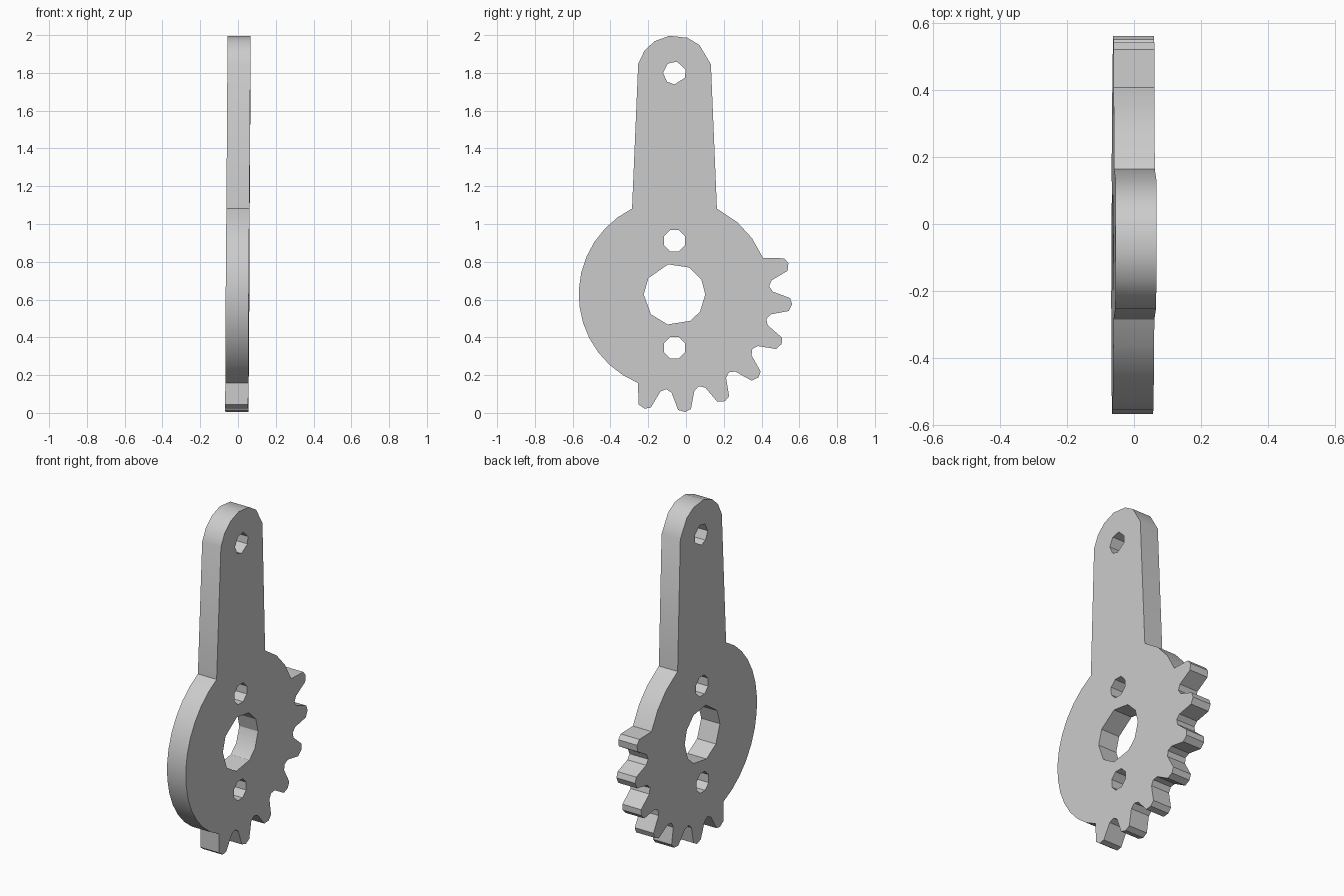
import bpy, bmesh
from math import cos, sin, radians
from mathutils import Vector

if "Cube" in bpy.data.objects:
    bpy.data.objects.remove(bpy.data.objects["Cube"], do_unlink=True)

HALF = 0.061
AXIS = (-0.061, 0.627)      # hub centre (y, z)
TIP = (-0.061, 1.80)        # arm end centre
R = 0.507


def polar(centre, radius, degrees):
    a = radians(degrees)
    return (centre[0] + radius * cos(a), centre[1] + radius * sin(a))


def ring(centre, radius, angles):
    return [polar(centre, radius, a) for a in angles]


# Outline, anticlockwise: arm end, plain rim, toothed rim, upper right rim
outline = ring(TIP, 0.198, (13, 48, 70, 98, 122, 143, 166))
outline += ring(AXIS, R, [116.3 + 131.4 * i / 13 for i in range(14)])
tooth = ((-6.7, 0.52), (-3.2, 0.612), (0.3, 0.625), (3.2, 0.612), (6.7, 0.52), (10, 0.503))
for n in range(7):
    middle = -105 + 20 * n
    steps = tooth
    if n == 0:
        steps = tooth[1:]
    elif n == 6:
        steps = tooth[:4]
    outline += [polar(AXIS, r, middle + a) for a, r in steps]
outline += ring(AXIS, R, (22.5, 36, 49, 63.7))

# Holes: shaft bore and three pin holes
octagon = [22.5 + 45 * i for i in range(8)]
holes = [
    ring(AXIS, 0.163, (0, 29, 61, 102, 148, 180, 220, 257, 301, 326)),
    ring(TIP, 0.061, (77, 16, -25, -90, -130, 180, 126)),
    ring((-0.061, 0.912), 0.061, octagon),
    ring((-0.061, 0.345), 0.061, octagon),
]

# Fill the flat profile and extrude it into a plate
bm = bmesh.new()
edges = []
for loop in [outline] + holes:
    verts = [bm.verts.new((-HALF, y, z)) for y, z in loop]
    edges += [bm.edges.new((v, verts[i - 1])) for i, v in enumerate(verts)]
bmesh.ops.triangle_fill(bm, use_beauty=True, edges=edges, normal=Vector((1, 0, 0)))
grown = bmesh.ops.extrude_face_region(bm, geom=bm.faces[:], use_keep_orig=True)
bmesh.ops.translate(bm, vec=(2 * HALF, 0, 0),
                    verts=[g for g in grown["geom"] if isinstance(g, bmesh.types.BMVert)])
bmesh.ops.recalc_face_normals(bm, faces=bm.faces[:])

# The plate leans very slightly
for v in bm.verts:
    v.co.x += 0.0065 * (v.co.z - 1) + 0.003 * v.co.y

mesh = bpy.data.meshes.new("toothed_lever")
bm.to_mesh(mesh)
bm.free()
lever = bpy.data.objects.new("toothed_lever", mesh)
bpy.context.collection.objects.link(lever)

# Plain grey metal
grey = bpy.data.materials.new("light_grey")
grey.use_nodes = True
colour = (0.6, 0.6, 0.6, 1)
grey.diffuse_color = colour
grey.node_tree.nodes["Principled BSDF"].inputs["Base Color"].default_value = colour
mesh.materials.append(grey)

bpy.ops.object.select_all(action="DESELECT")
lever.select_set(True)
bpy.context.view_layer.objects.active = lever
bpy.ops.object.shade_smooth_by_angle(angle=radians(30))
